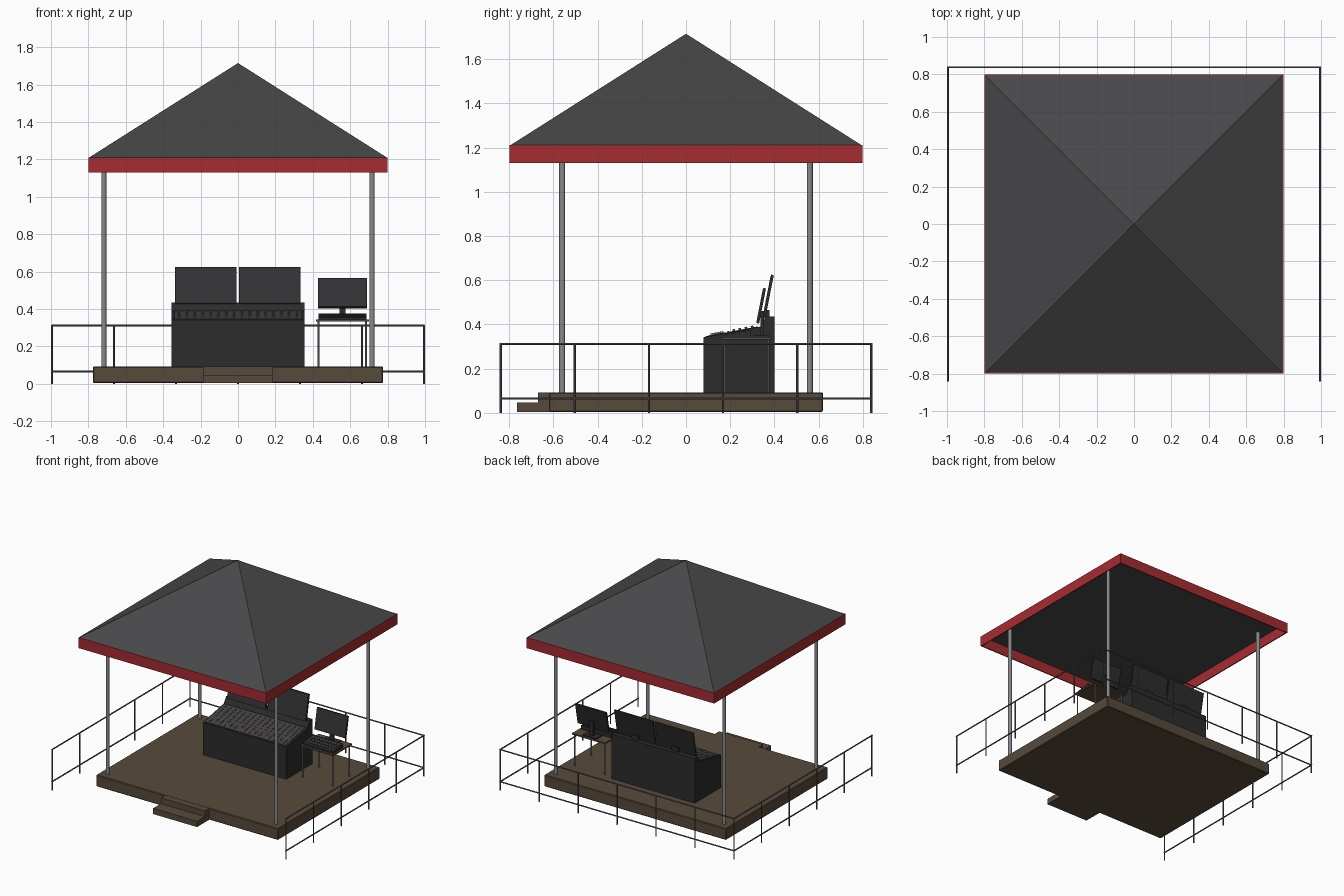
import bpy, bmesh, math
from mathutils import Matrix, Vector

if "Cube" in bpy.data.objects:
    bpy.data.objects.remove(bpy.data.objects["Cube"])


def material(name, rgb):
    m = bpy.data.materials.new(name)
    m.diffuse_color = (*rgb, 1)
    m.use_nodes = True
    m.node_tree.nodes["Principled BSDF"].inputs["Base Color"].default_value = m.diffuse_color
    return m


ROOF = material("roof_grey", (0.065, 0.065, 0.068))
RED = material("red_trim", (0.38, 0.025, 0.03))
WOOD = material("brown_wood", (0.095, 0.068, 0.044))
METAL = material("metal", (0.25, 0.25, 0.26))
RAIL = material("rail_metal", (0.11, 0.11, 0.115))
DARK = material("dark_body", (0.025, 0.025, 0.027))
SCREEN = material("screen_grey", (0.033, 0.033, 0.036))
PANEL = material("panel_grey", (0.06, 0.06, 0.063))
CAP = material("control_grey", (0.2, 0.2, 0.2))


def finish(name, bm, mat, smooth=False, matrix=None):
    if matrix:
        bm.transform(matrix)
    bmesh.ops.recalc_face_normals(bm, faces=bm.faces)
    me = bpy.data.meshes.new(name)
    bm.to_mesh(me)
    bm.free()
    me.materials.append(mat)
    ob = bpy.data.objects.new(name, me)
    bpy.context.collection.objects.link(ob)
    if smooth:
        bpy.ops.object.select_all(action='DESELECT')
        ob.select_set(True)
        bpy.context.view_layer.objects.active = ob
        bpy.ops.object.shade_smooth_by_angle(angle=math.radians(40))
    return ob


def add_box(bm, lo, hi):
    lo, hi = Vector(lo), Vector(hi)
    m = Matrix.Translation((lo + hi) / 2) @ Matrix.Diagonal((*(hi - lo), 1))
    bmesh.ops.create_cube(bm, size=1, matrix=m)


def add_rod(bm, a, b, r, sides=8):
    a, b = Vector(a), Vector(b)
    d = b - a
    m = Matrix.Translation((a + b) / 2) @ d.to_track_quat('Z', 'Y').to_matrix().to_4x4()
    bmesh.ops.create_cone(bm, cap_ends=True, segments=sides, radius1=r, radius2=r,
                          depth=d.length, matrix=m)


def boxes(name, spans, mat, matrix=None):
    bm = bmesh.new()
    for lo, hi in spans:
        add_box(bm, lo, hi)
    return finish(name, bm, mat, matrix=matrix)


def rods(name, spans, r, mat, sides=8, matrix=None):
    bm = bmesh.new()
    for a, b in spans:
        add_rod(bm, a, b, r, sides)
    return finish(name, bm, mat, True, matrix)


def extrude_yz(name, pts, x0, x1, mat):
    bm = bmesh.new()
    ends = [[bm.verts.new((x, y, z)) for y, z in pts] for x in (x0, x1)]
    for e in ends:
        bm.faces.new(e)
    for i in range(len(pts)):
        j = (i + 1) % len(pts)
        bm.faces.new((ends[0][i], ends[0][j], ends[1][j], ends[1][i]))
    return finish(name, bm, mat)


# Deck and front steps
deck = boxes("deck", [((-.775, -.62, .004), (.775, .62, .093))], WOOD)
bev = deck.modifiers.new("edge", 'BEVEL')
bev.width, bev.segments = .005, 1
boxes("upper_step", [((-.187, -.67, .048), (.187, -.61, .092))], WOOD)
boxes("lower_step", [((-.187, -.765, .004), (.187, -.61, .048))], WOOD)

# Roof posts
rods("roof_posts", [((x, y, .09), (x, y, 1.205)) for x in (-.717, .717) for y in (-.56, .56)],
     .0135, METAL, 16)

# Pyramid roof with flat ceiling
bm = bmesh.new()
bmesh.ops.create_cone(bm, cap_ends=True, segments=4, radius1=.796 * math.sqrt(2), radius2=0,
                      depth=.505, matrix=Matrix.Translation((0, 0, 1.4625)) @ Matrix.Rotation(math.pi / 4, 4, 'Z'))
bmesh.ops.remove_doubles(bm, verts=bm.verts, dist=.0001)
finish("roof", bm, ROOF)

# Red fascia around the eaves
E, T, Z0, Z1 = .798, .008, 1.13, 1.211
boxes("fascia", [((-E, -E, Z0), (E, -E + T, Z1)), ((-E, E - T, Z0), (E, E, Z1)),
                 ((-E, -E + T, Z0), (-E + T, E - T, Z1)), ((E - T, -E + T, Z0), (E, E - T, Z1))], RED)

# Safety railing on three sides
X, Y, R = .995, .838, .005
posts = [((s * X, -Y + 2 * Y * i / 5, 0), (s * X, -Y + 2 * Y * i / 5, .312)) for s in (-1, 1) for i in range(6)]
posts += [((-X + 2 * X * i / 6, Y, 0), (-X + 2 * X * i / 6, Y, .312)) for i in range(1, 6)]
rods("railing_posts", posts, R, RAIL)
rails = []
for z in (.065, .312):
    rails += [((s * X, -Y - R, z), (s * X, Y + R, z)) for s in (-1, 1)]
    rails.append(((-X, Y, z), (X, Y, z)))
rods("railing_rails", rails, R, RAIL)

# Mixing console body with raised meter bridge
extrude_yz("console_body", [(.08, .092), (.40, .092), (.40, .435), (.362, .435), (.335, .39), (.08, .342)],
           -.355, .355, DARK)

# Control surface laid on the slope
slope = Matrix.Translation((0, .08, .342)) @ Matrix.Rotation(math.atan2(.048, .255), 4, 'X')
boxes("control_panel", [((-.34, .01, -.002), (.34, .25, .003))], PANEL, slope)
channels = [-.315 + .042 * i for i in range(16)]
boxes("fader_slots", [((x - .002, .02, .002), (x + .002, .095, .004)) for x in channels], DARK, slope)
boxes("fader_caps", [((x - .006, y - .008, .003), (x + .006, y + .008, .011))
                     for i, x in enumerate(channels) for y in [.04 + .011 * (i * 3 % 5)]], CAP, slope)
boxes("red_buttons", [((x - .006, .108, .003), (x + .006, .118, .007)) for x in channels], RED, slope)
rods("knobs", [((x, y, .002), (x, y, .011)) for x in channels for y in (.14, .168, .196, .224)],
     .006, CAP, 8, slope)


# Tilted screens: local origin at bottom centre, back side towards +y
def monitor(name, x, y, z, w, h):
    m = Matrix.Translation((x, y, z)) @ Matrix.Rotation(math.radians(-11), 4, 'X')
    boxes(name + "_case", [((-w / 2, -.006, 0), (w / 2, .006, h))], DARK, m)
    boxes(name + "_screen", [((-w / 2 + .006, -.0075, .006), (w / 2 - .006, -.005, h - .006))], SCREEN, m)


for side, x in (("left", -.172), ("right", .17)):
    monitor(side + "_monitor", x, .353, .428, .328, .2)
    boxes(side + "_monitor_mount", [((x - .03, .36, .43), (x + .03, .378, .465))], DARK)

# Side table
boxes("table_top", [((.418, .16, .333), (.70, .385, .344))], WOOD)
rods("table_legs", [((x, y, .092), (x, y, .335)) for x in (.43, .685) for y in (.172, .373)], .005, METAL)

# Small controller on the table
extrude_yz("small_controller", [(.175, .344), (.295, .344), (.295, .375), (.175, .355)], .43, .688, DARK)
tilt = Matrix.Translation((.559, .175, .355)) @ Matrix.Rotation(math.atan2(.02, .12), 4, 'X')
boxes("controller_keys", [((-.108 + .024 * i - .009, y, -.001), (-.108 + .024 * i + .009, y + .018, .004))
                          for i in range(10) for y in (.02, .05, .08)], PANEL, tilt)

# Small monitor with stand
monitor("small_monitor", .559, .325, .405, .264, .162)
boxes("small_monitor_stand", [((.50, .305, .344), (.618, .375, .352)),
                              ((.543, .338, .35), (.575, .352, .46))], DARK)
